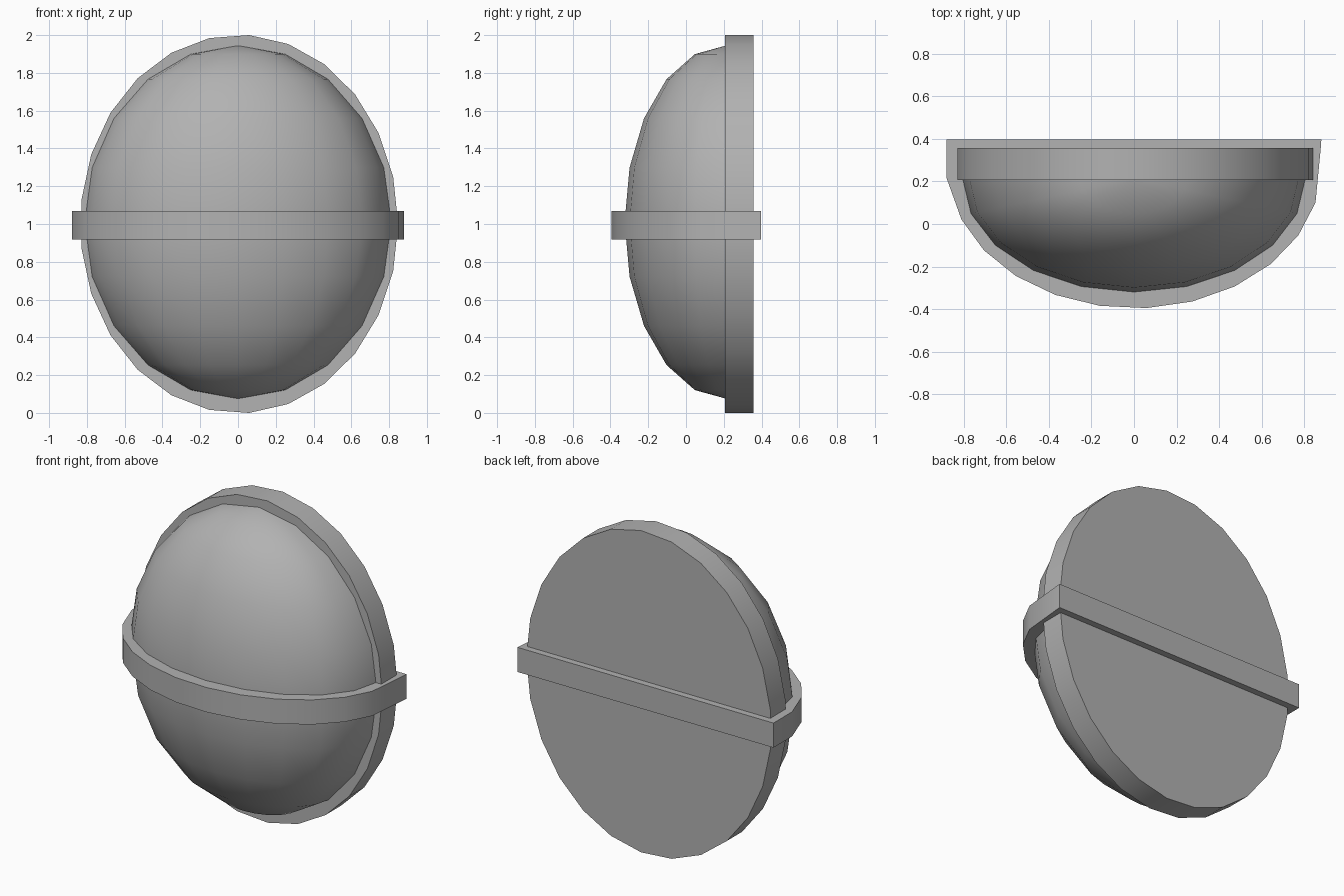
import bpy, bmesh
from math import cos, sin, pi, radians
from mathutils import Vector, Matrix

if "Cube" in bpy.data.objects:
    bpy.data.objects.remove(bpy.data.objects["Cube"])

grey = bpy.data.materials.new("dark_grey")
grey.diffuse_color = (0.445, 0.445, 0.445, 1)
grey.use_nodes = True
grey.node_tree.nodes["Principled BSDF"].inputs["Base Color"].default_value = grey.diffuse_color


def finish(name, bm):
    bmesh.ops.recalc_face_normals(bm, faces=bm.faces)
    me = bpy.data.meshes.new(name)
    bm.to_mesh(me)
    bm.free()
    me.materials.append(grey)
    ob = bpy.data.objects.new(name, me)
    bpy.context.collection.objects.link(ob)
    bpy.context.view_layer.objects.active = ob
    ob.select_set(True)
    bpy.ops.object.shade_smooth_by_angle(angle=radians(30))
    ob.select_set(False)


def prism(name, points, depth):
    """Extrude a flat outline along a depth vector."""
    bm = bmesh.new()
    face = bm.faces.new([bm.verts.new(p) for p in points])
    out = bmesh.ops.extrude_face_region(bm, geom=[face], use_keep_orig=True)
    moved = [v for v in out["geom"] if isinstance(v, bmesh.types.BMVert)]
    bmesh.ops.translate(bm, verts=moved, vec=Vector(depth))
    finish(name, bm)


STEP = 2 * pi / 25

# Oval backing plate with 25 sides
prism("back_plate",
      [(0.006 + 0.842 * cos(i * STEP), 0.207, 1 + 1.002 * sin(i * STEP)) for i in range(25)],
      (0, 0.15, 0))

# Horizontal band around the middle: half oval with a straight back
arc = [(0.004 + 0.876 * cos(i * STEP), 0.264 - 0.66 * sin(i * STEP), 0.917) for i in range(1, 12)]
prism("middle_band",
      [(0.88, 0.398, 0.917), (0.877, 0.355, 0.917)] + arc
      + [(-0.88, 0.215, 0.917), (-0.88, 0.398, 0.917)],
      (0, 0, 0.153))

# Domed front: half of a stretched sphere
bm = bmesh.new()
bmesh.ops.create_uvsphere(bm, u_segments=20, v_segments=10, radius=1)
bmesh.ops.transform(bm, verts=bm.verts,
                    matrix=Matrix.Translation((0, 0.213, 1.01)) @ Matrix.Diagonal((0.813, 0.538, 0.935, 1)))
bmesh.ops.bisect_plane(bm, geom=bm.verts[:] + bm.edges[:] + bm.faces[:], dist=1e-4,
                       plane_co=(0, 0.213, 0), plane_no=(0, 1, 0), clear_outer=True)
bmesh.ops.holes_fill(bm, edges=[e for e in bm.edges if e.is_boundary], sides=0)
finish("front_dome", bm)
